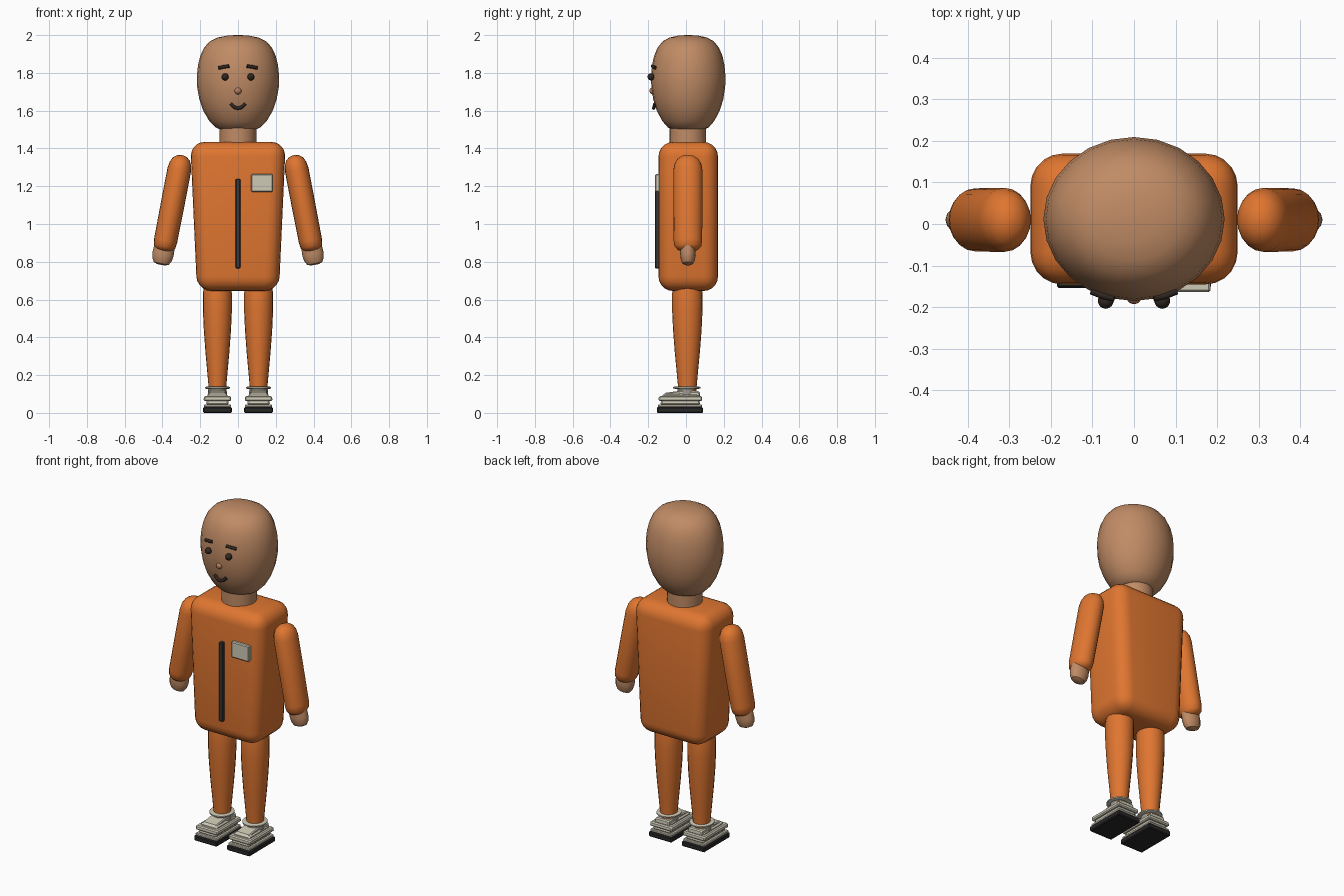
import bpy, bmesh, math
from mathutils import Vector, Euler

if "Cube" in bpy.data.objects:
    bpy.data.objects.remove(bpy.data.objects["Cube"])


def material(name, rgb):
    m = bpy.data.materials.new(name)
    m.diffuse_color = (*rgb, 1)
    m.use_nodes = True
    m.node_tree.nodes["Principled BSDF"].inputs["Base Color"].default_value = m.diffuse_color
    return m


ORANGE = material("orange cloth", (0.74, 0.18, 0.03))
SKIN = material("skin", (0.53, 0.26, 0.13))
NOSE = material("nose skin", (0.50, 0.21, 0.11))
DARK = material("dark brown", (0.03, 0.02, 0.015))
ZIP = material("zip grey", (0.045, 0.042, 0.045))
PALE = material("pale canvas", (0.62, 0.59, 0.47))
SOLE = material("black rubber", (0.022, 0.02, 0.022))
GREY = material("collar grey", (0.32, 0.30, 0.25))


def finish(name, bm, mat, angle=40):
    bmesh.ops.recalc_face_normals(bm, faces=bm.faces)
    me = bpy.data.meshes.new(name)
    bm.to_mesh(me)
    bm.free()
    me.materials.append(mat)
    ob = bpy.data.objects.new(name, me)
    bpy.context.collection.objects.link(ob)
    bpy.ops.object.select_all(action='DESELECT')
    ob.select_set(True)
    bpy.context.view_layer.objects.active = ob
    bpy.ops.object.shade_smooth_by_angle(angle=math.radians(angle))
    return ob


def lathe(name, profile, mat, loc, sy=1.0, rot_y=0.0, sides=24):
    """Closed turned form from (radius, height) pairs, squashed in y by sy."""
    bm = bmesh.new()
    rings = []
    for r, z in profile:
        rings.append([bm.verts.new((r * math.cos(a), r * sy * math.sin(a), z))
                      for a in (math.tau * i / sides for i in range(sides))])
    for a, b in zip(rings, rings[1:]):
        for i in range(sides):
            j = (i + 1) % sides
            bm.faces.new((a[i], a[j], b[j], b[i]))
    bm.faces.new(rings[0])
    bm.faces.new(rings[-1])
    ob = finish(name, bm, mat)
    ob.location = loc
    ob.rotation_euler = (0, rot_y, 0)
    return ob


def box(name, size, loc, mat, bevel=0.0, segments=1, top=(1, 1), rot=(0, 0, 0)):
    """Bevelled box whose top is scaled by top in x and y."""
    bm = bmesh.new()
    bmesh.ops.create_cube(bm, size=1)
    for v in bm.verts:
        v.co = Vector(v.co[i] * size[i] for i in range(3))
        if v.co.z > 0:
            v.co.x *= top[0]
            v.co.y *= top[1]
    if bevel:
        bmesh.ops.bevel(bm, geom=bm.edges[:], offset=bevel, segments=segments,
                        profile=0.5, affect='EDGES')
    ob = finish(name, bm, mat, 40 if segments > 1 else 20)
    ob.location = loc
    ob.rotation_euler = rot
    return ob


def ball(name, r, loc, mat):
    bm = bmesh.new()
    bmesh.ops.create_uvsphere(bm, u_segments=14, v_segments=10, radius=r)
    ob = finish(name, bm, mat, 60)
    ob.location = loc
    return ob


def tube(name, pts, r, mat):
    """Round bar along a path, with domed ends."""
    cu = bpy.data.curves.new(name, 'CURVE')
    cu.dimensions = '3D'
    cu.bevel_depth = r
    cu.bevel_resolution = 2
    cu.use_fill_caps = True
    sp = cu.splines.new('POLY')
    sp.points.add(len(pts) - 1)
    for p, co in zip(sp.points, pts):
        p.co = (*co, 1)
    cu.materials.append(mat)
    ob = bpy.data.objects.new(name, cu)
    bpy.context.collection.objects.link(ob)
    return ob


CY = 0.012  # depth of the body axis

# head and neck
lathe("head", [(0.085, 1.497), (0.12, 1.512), (0.152, 1.545), (0.184, 1.60),
               (0.205, 1.66), (0.216, 1.725), (0.218, 1.78), (0.212, 1.84),
               (0.20, 1.89), (0.18, 1.933), (0.15, 1.967), (0.11, 1.987),
               (0.06, 1.997), (0.015, 2.0)], SKIN, (0, CY, 0), sy=0.905)
lathe("neck", [(0.097, 1.41), (0.097, 1.53)], SKIN, (0, CY - 0.002, 0))

# face
ball("nose", 0.019, (0, -0.174, 1.705), NOSE)
tube("mouth", [(0.038 * t, -0.171 + 0.006 * t * t, 1.613 + 0.024 * t * t)
               for t in (i / 5 for i in range(-5, 6))], 0.009, DARK)

# torso with zip and chest patch
box("torso", (0.434, 0.315, 0.79), (0, CY, 1.04), ORANGE, 0.078, 5, top=(1.165, 1))
box("zip", (0.026, 0.03, 0.475), (0, -0.15, 1.002), ZIP, 0.005)
box("chest_patch", (0.115, 0.03, 0.095), (0.127, -0.149, 1.217), PALE, 0.005)

for s, side in ((-1, "left"), (1, "right")):
    # eye and brow
    ball("eye_" + side, 0.019, (s * 0.068, -0.185, 1.779), DARK)
    tube("brow_" + side, [(s * 0.047, -0.178, 1.836), (s * 0.075, -0.172, 1.832),
                          (s * 0.102, -0.161, 1.826)], 0.009, DARK)

    # sleeve and hand share one slanted axis
    arm = (s * 0.345, 0.01, 1.11)
    tilt = -0.19 * s
    lathe("sleeve_" + side,
          [(0.025, -0.258), (0.045, -0.25), (0.058, -0.232), (0.062, -0.20),
           (0.063, 0.0), (0.063, 0.18), (0.058, 0.212), (0.046, 0.238),
           (0.026, 0.254), (0.006, 0.259)], ORANGE, arm, sy=1.22, rot_y=tilt, sides=20)
    lathe("hand_" + side,
          [(0.02, -0.332), (0.04, -0.325), (0.052, -0.305), (0.057, -0.275),
           (0.054, -0.22)], SKIN, arm, sy=0.72, rot_y=tilt, sides=16)

    # trouser leg
    x = s * 0.109
    lathe("leg_" + side,
          [(0.044, 0.09), (0.047, 0.14), (0.054, 0.22), (0.064, 0.33),
           (0.072, 0.44), (0.077, 0.55), (0.077, 0.63), (0.07, 0.68)],
          ORANGE, (x, 0.007, 0), sy=1.05, sides=20)

    # shoe: stacked sole, welt, upper, band, tongue and ankle collar
    box("sole_" + side, (0.152, 0.245, 0.03), (x, -0.032, 0.015), SOLE, 0.005)
    box("welt_" + side, (0.142, 0.232, 0.016), (x, -0.032, 0.037), PALE, 0.004)
    box("upper_" + side, (0.122, 0.215, 0.06), (x, -0.03, 0.072), PALE, 0.008,
        top=(0.85, 0.85))
    box("band_" + side, (0.146, 0.232, 0.026), (x, -0.03, 0.076), PALE, 0.006,
        top=(0.98, 0.98))
    box("tongue_" + side, (0.09, 0.125, 0.02), (x, -0.052, 0.104), PALE, 0.005,
        rot=(0.14, 0, 0))
    box("heel_" + side, (0.10, 0.06, 0.03), (x, 0.045, 0.10), PALE, 0.006,
        top=(0.9, 0.9))
    lathe("ankle_" + side, [(0.052, 0.09), (0.048, 0.128)], GREY, (x, 0.004, 0))
    lathe("collar_" + side, [(0.055, 0.126), (0.067, 0.13), (0.067, 0.137),
                             (0.055, 0.14)], PALE, (x, 0.004, 0), sy=1.08)
